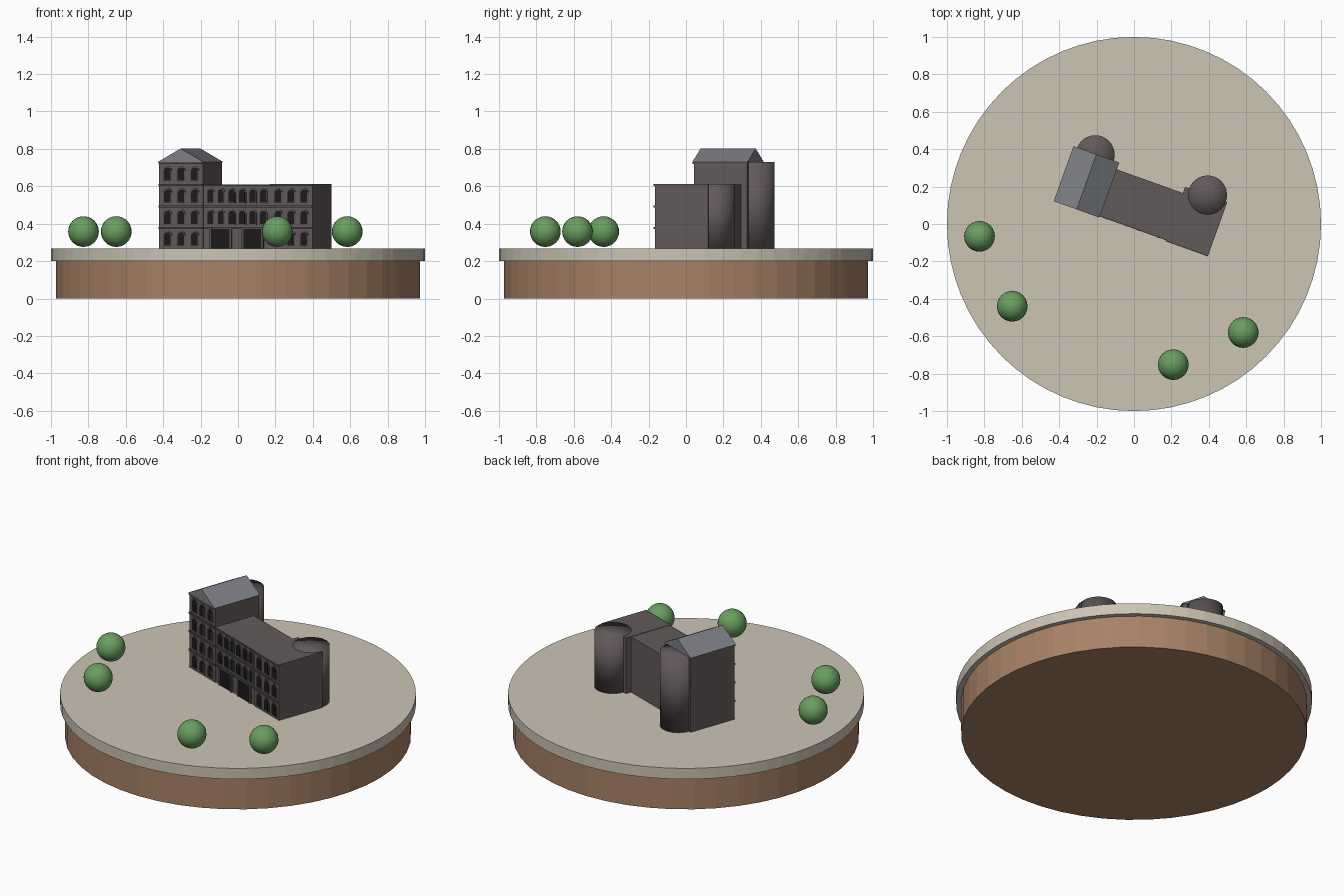
import bpy, bmesh, math
from mathutils import Matrix, Vector

cube = bpy.data.objects.get("Cube")
if cube:
    bpy.data.objects.remove(cube, do_unlink=True)


def material(name, srgb):
    lin = [((c + 0.055) / 1.055) ** 2.4 for c in srgb]
    m = bpy.data.materials.new(name)
    m.use_nodes = True
    m.diffuse_color = (*lin, 1)
    m.node_tree.nodes["Principled BSDF"].inputs["Base Color"].default_value = (*lin, 1)
    return m


PAVING = material("paving", (0.80, 0.77, 0.71))
EARTH = material("earth", (0.66, 0.51, 0.40))
STONE = material("dark_stone", (0.385, 0.35, 0.35))
TRIM = material("stone_trim", (0.33, 0.31, 0.31))
GLASS = material("opening_black", (0.11, 0.10, 0.10))
SLATE = material("roof_slate", (0.49, 0.50, 0.52))
LEAF = material("leaf_green", (0.41, 0.62, 0.37))

GROUND = 0.267
TURN = Matrix.Rotation(math.radians(-19.7), 4, 'Z')   # the building stands askew


def finish(name, bm, mat, matrix=Matrix(), smooth=False):
    bmesh.ops.recalc_face_normals(bm, faces=bm.faces)
    bm.transform(matrix)
    mesh = bpy.data.meshes.new(name)
    bm.to_mesh(mesh)
    bm.free()
    mesh.materials.append(mat)
    for p in mesh.polygons:
        p.use_smooth = smooth
    ob = bpy.data.objects.new(name, mesh)
    bpy.context.collection.objects.link(ob)
    return ob


def add_box(bm, u, v, z):
    size = Vector((u[1] - u[0], v[1] - v[0], z[1] - z[0]))
    mid = Vector((sum(u) / 2, sum(v) / 2, sum(z) / 2))
    bmesh.ops.create_cube(bm, size=1, matrix=Matrix.Translation(mid) @ Matrix.Diagonal((*size, 1)))


def add_prism(bm, outline, v0, v1):
    """Extrude an outline in the facade plane from depth v0 to v1."""
    face = bm.faces.new([bm.verts.new((u, v0, z)) for u, z in outline])
    new = bmesh.ops.extrude_face_region(bm, geom=[face])["geom"]
    bmesh.ops.translate(bm, vec=(0, v1 - v0, 0), verts=[g for g in new if isinstance(g, bmesh.types.BMVert)])


def arch(u, z, width, height):
    r = width / 2
    pts = [(u - r, z), (u + r, z)]
    for i in range(9):
        a = math.pi * i / 8
        pts.append((u + r * math.cos(a), z + height - r + r * math.sin(a)))
    return pts


def cylinder(name, r, z0, z1, sides, mat, at=(0, 0), matrix=Matrix(), smooth=False):
    bm = bmesh.new()
    bmesh.ops.create_cone(bm, cap_ends=True, cap_tris=smooth, segments=sides, radius1=r, radius2=r,
                          depth=z1 - z0, matrix=Matrix.Translation((*at, (z0 + z1) / 2)))
    return finish(name, bm, mat, matrix, smooth)


# Round plinth
cylinder("earth_base", 0.972, 0, 0.2, 48, EARTH)
cylinder("paved_disc", 1.0, 0.2, GROUND, 64, PAVING)

# Building blocks: name, span along facade, front, back, top, floors, columns, window width
FLOORS = [0.383, 0.498, 0.612, 0.73]
FRONT, BACK = -0.022, 0.279
BLOCKS = [
    ("left_tower", (-0.44, -0.19), FRONT, BACK, 0.73, [0, 1, 2, 3], 3, 0.036),
    ("middle_range", (-0.19, 0.19), FRONT + 0.006, 0.244, 0.61, [1, 2], 6, 0.032),
    ("right_wing", (0.19, 0.43), FRONT, BACK, 0.612, [0, 1, 2], 3, 0.036),
]
for name, span, front, back, top, floors, columns, width in BLOCKS:
    bm = bmesh.new()
    add_box(bm, span, (front, back), (GROUND, top))
    finish(name + "_walls", bm, STONE, TURN)

    # Floor bands, window surrounds and dark arched openings
    bands, surrounds, openings = bmesh.new(), bmesh.new(), bmesh.new()
    step = (span[1] - span[0] - 0.02) / columns
    for floor in floors:
        z = FLOORS[floor] - 0.104
        for c in range(columns):
            u = span[0] + 0.01 + step * (c + 0.5)
            add_prism(surrounds, arch(u, z, width + 0.014, 0.083), front, front - 0.004)
            add_prism(openings, arch(u, z + 0.005, width, 0.07), front, front - 0.006)
    for level in FLOORS:
        if level <= top + 0.005:
            add_box(bands, span, (front - 0.008, front), (level - 0.01, min(level, top)))
    finish(name + "_floor_bands", bands, TRIM, TURN)
    finish(name + "_window_surrounds", surrounds, TRIM, TURN)
    finish(name + "_windows", openings, GLASS, TURN)

# Two entrances with posts
doors, posts = bmesh.new(), bmesh.new()
front = FRONT + 0.006
for u in (-0.09, 0.09):
    add_box(doors, (u - 0.05, u + 0.05), (front - 0.005, front), (GROUND, 0.373))
    for side in (-1, 1):
        p = u + side * 0.056
        add_box(posts, (p - 0.006, p + 0.006), (front - 0.01, front), (GROUND, 0.38))
finish("entrance_doors", doors, GLASS, TURN)
finish("entrance_posts", posts, TRIM, TURN)

# Gabled tower roof
bm = bmesh.new()
add_prism(bm, [(-0.445, 0.73), (-0.185, 0.73), (-0.315, 0.802)], FRONT - 0.008, BACK + 0.004)
finish("tower_roof", bm, SLATE, TURN)

# Round stair turrets at the back
cylinder("left_turret", 0.104, GROUND, 0.729, 32, STONE, (-0.32, BACK), TURN, True)
cylinder("right_turret", 0.104, GROUND, 0.613, 32, STONE, (0.318, BACK), TURN, True)

# Ball trees
for i, (x, y) in enumerate([(-0.826, -0.066), (-0.651, -0.44), (0.21, -0.752), (0.584, -0.58)]):
    bm = bmesh.new()
    bmesh.ops.create_uvsphere(bm, u_segments=24, v_segments=16, radius=0.082)
    finish(f"tree_crown_{i + 1}", bm, LEAF, Matrix.Translation((x, y, 0.358)), True)
